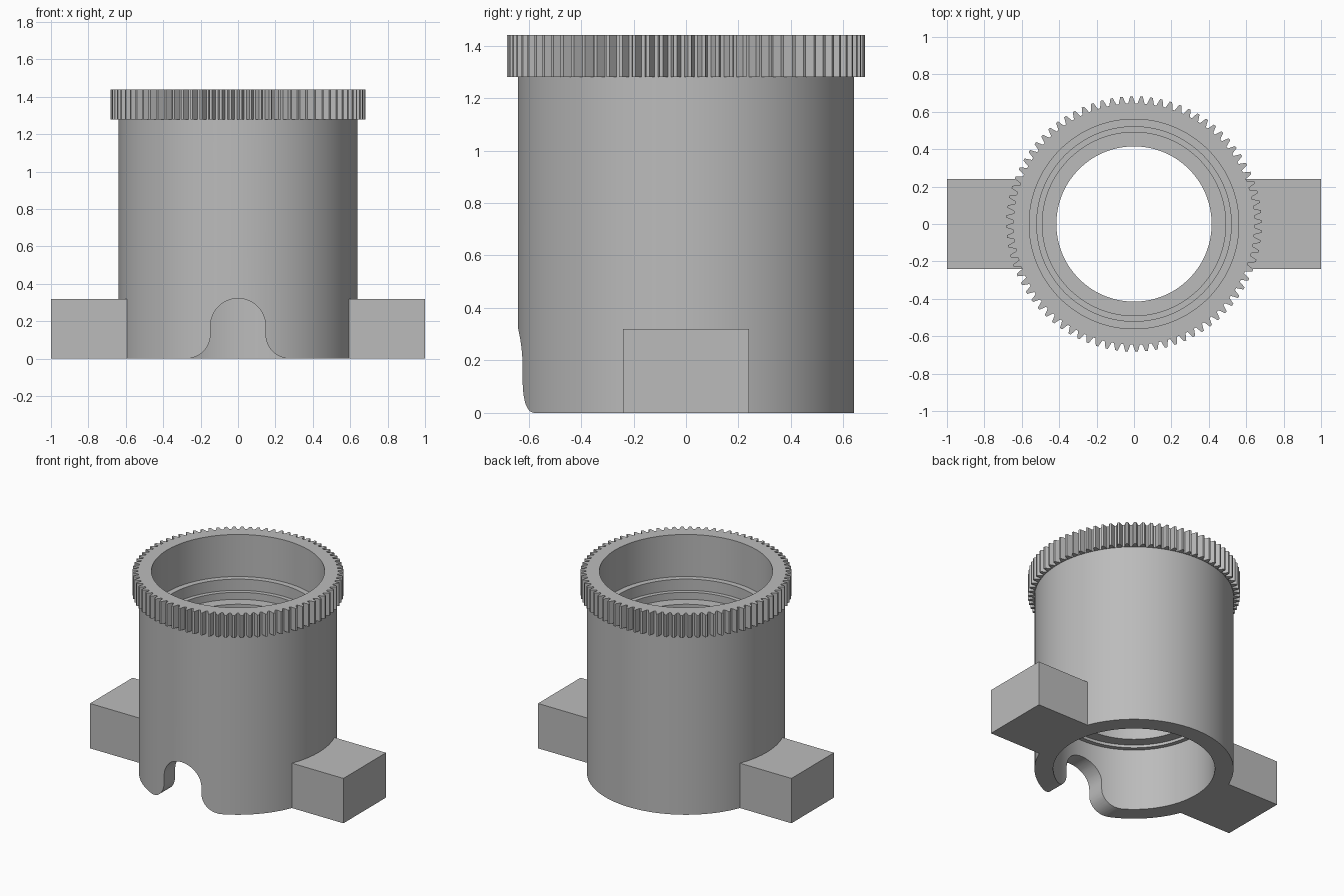
import bpy, bmesh, math

cube = bpy.data.objects.get("Cube")
if cube:
    bpy.data.objects.remove(cube, do_unlink=True)

grey = bpy.data.materials.new("plain grey")
grey.use_nodes = True
colour = (0.5, 0.5, 0.5, 1)
grey.diffuse_color = colour
grey.node_tree.nodes["Principled BSDF"].inputs["Base Color"].default_value = colour

TEETH = 80
STEPS = 4                      # points per tooth
SEGMENTS = TEETH * STEPS
HEIGHT = 1.44
RIM_BASE = 1.28
ROOT, TIP = 0.645, 0.682


def finish(name, bm):
    bmesh.ops.recalc_face_normals(bm, faces=bm.faces)
    mesh = bpy.data.meshes.new(name)
    bm.to_mesh(mesh)
    bm.free()
    mesh.materials.append(grey)
    ob = bpy.data.objects.new(name, mesh)
    bpy.context.collection.objects.link(ob)
    return ob


def smooth(ob, degrees):
    bpy.ops.object.select_all(action='DESELECT')
    ob.select_set(True)
    bpy.context.view_layer.objects.active = ob
    bpy.ops.object.shade_smooth_by_angle(angle=math.radians(degrees))


def extrude_outline(name, outline, y0, y1):
    bm = bmesh.new()
    face = bm.faces.new([bm.verts.new((x, y0, z)) for x, z in outline])
    new = bmesh.ops.extrude_face_region(bm, geom=[face])["geom"]
    verts = [v for v in new if isinstance(v, bmesh.types.BMVert)]
    bmesh.ops.translate(bm, verts=verts, vec=(0, y1 - y0, 0))
    return finish(name, bm)


# Barrel with stepped bore and toothed rim; a radius of None follows the teeth
profile = [(0.64, 0), (0.64, RIM_BASE), (None, RIM_BASE), (None, HEIGHT),
           (0.56, HEIGHT), (0.56, 1.14), (0.52, 1.14), (0.52, 1.06),
           (0.49, 1.06), (0.49, 1.01), (0.415, 1.01), (0.415, 0.46),
           (0.49, 0.46), (0.49, 0.44), (0.52, 0.44), (0.52, 0)]
bm = bmesh.new()
rings = []
for radius, z in profile:
    ring = []
    for i in range(SEGMENTS):
        a = math.tau * (i + 0.5) / SEGMENTS
        r = radius or (TIP if i % STEPS < STEPS // 2 else ROOT)
        ring.append(bm.verts.new((r * math.cos(a), r * math.sin(a), z)))
    rings.append(ring)
for lower, upper in zip(rings, rings[1:] + rings[:1]):
    for i in range(SEGMENTS):
        j = (i + 1) % SEGMENTS
        bm.faces.new((lower[i], lower[j], upper[j], upper[i]))
barrel = finish("barrel_with_toothed_rim", bm)

# Flared arch opening through the front wall
ARCH, FLARE, SPRING = 0.147, 0.13, 0.175
half = [(ARCH + FLARE, -0.05)]
for k in range(13):
    a = math.pi / 2 * k / 12
    half.append((ARCH + FLARE * (1 - math.sin(a)), FLARE * (1 - math.cos(a))))
for k in range(17):
    a = math.pi / 2 * k / 16
    half.append((ARCH * math.cos(a), SPRING + ARCH * math.sin(a)))
outline = half + [(-x, z) for x, z in reversed(half[:-1])]
cutter = extrude_outline("arch_cutter", outline, -0.8, -0.2)
cutter.hide_render = True
cutter.hide_set(True)

cut = barrel.modifiers.new("front arch", 'BOOLEAN')
cut.operation = 'DIFFERENCE'
cut.solver = 'EXACT'
cut.object = cutter
bpy.context.view_layer.objects.active = barrel
bpy.ops.object.modifier_apply(modifier=cut.name)
bpy.data.objects.remove(cutter, do_unlink=True)
smooth(barrel, 25)

# Side lugs, rooted inside the barrel wall
for name, side in (("left_lug", 1), ("right_lug", -1)):
    x0, x1 = sorted((side * 0.56, side * 1.0))
    extrude_outline(name, [(x0, 0), (x1, 0), (x1, 0.32), (x0, 0.32)], -0.24, 0.24)
